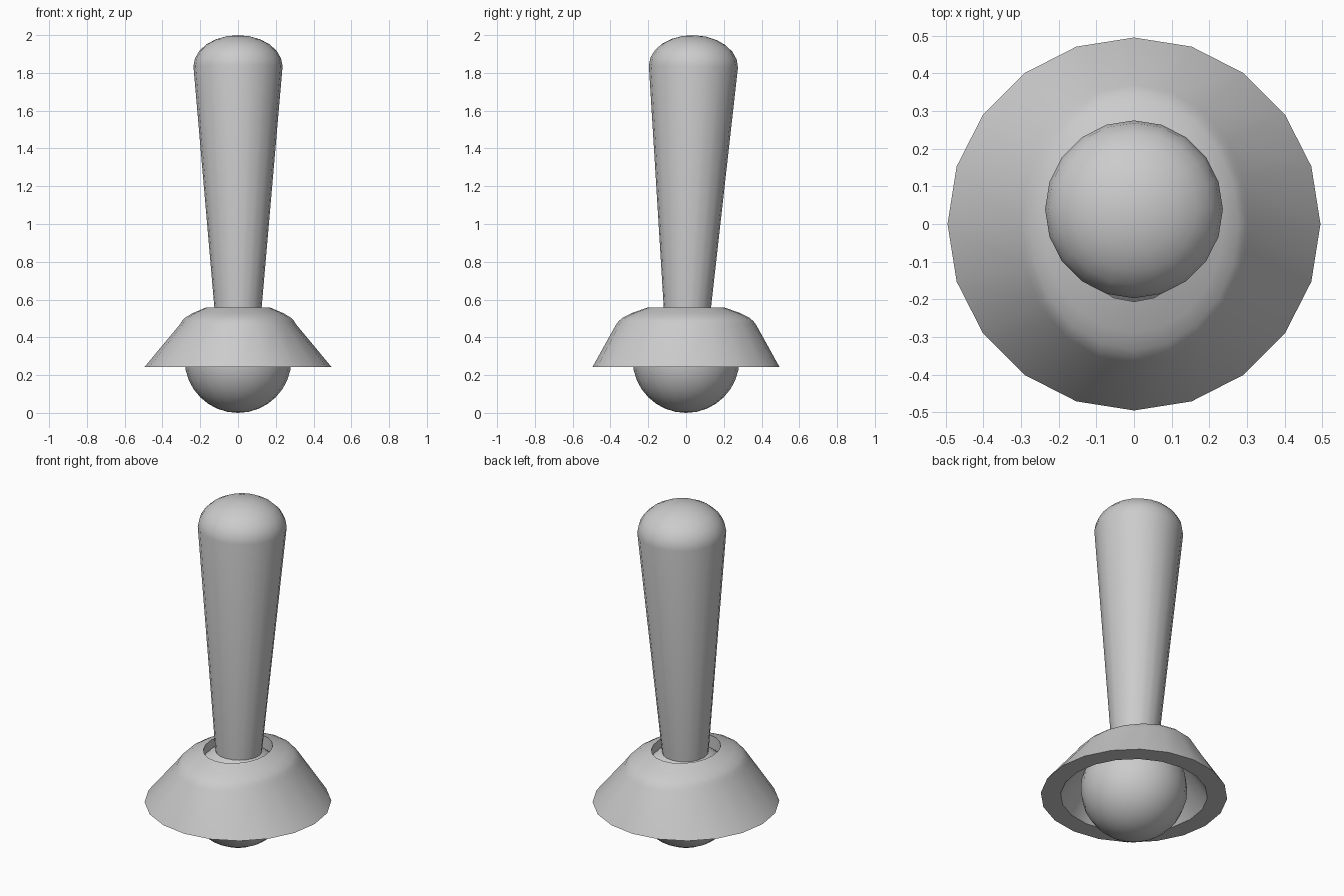
import bpy, bmesh
from math import sin, cos, pi, radians, atan
from mathutils import Matrix, Vector

if "Cube" in bpy.data.objects:
    bpy.data.objects.remove(bpy.data.objects["Cube"])

SIDES = 20
BALL_R = 0.283


def finish(bm, name):
    bmesh.ops.recalc_face_normals(bm, faces=bm.faces)
    me = bpy.data.meshes.new(name)
    bm.to_mesh(me)
    bm.free()
    ob = bpy.data.objects.new(name, me)
    bpy.context.collection.objects.link(ob)
    bpy.ops.object.select_all(action='DESELECT')
    ob.select_set(True)
    bpy.context.view_layer.objects.active = ob
    bpy.ops.object.shade_smooth_by_angle(angle=radians(35))
    return ob


def loft(bm, loops, closed=False):
    """Skin a list of (x radius, y radius, z) rings."""
    rings = [[bm.verts.new((rx * cos(2 * pi * i / SIDES), ry * sin(2 * pi * i / SIDES), z))
              for i in range(SIDES)] for rx, ry, z in loops]
    pairs = list(zip(rings, rings[1:]))
    if closed:
        pairs.append((rings[-1], rings[0]))
    for a, b in pairs:
        for i in range(SIDES):
            j = (i + 1) % SIDES
            bm.faces.new((a[i], a[j], b[j], b[i]))
    return rings


# Collar: round skirt blending into an oval opening, hollow underneath
bm = bmesh.new()
loft(bm, [
    (0.495, 0.495, 0.243),
    (0.308, 0.370, 0.468),
    (0.297, 0.356, 0.486),
    (0.278, 0.334, 0.505),
    (0.240, 0.288, 0.528),
    (0.172, 0.206, 0.557),
    (0.172, 0.206, 0.480),
    (0.245, 0.290, 0.430),
    (0.390, 0.390, 0.243),
], closed=True)
finish(bm, "collar")

# Pivot ball
bm = bmesh.new()
bmesh.ops.create_uvsphere(bm, u_segments=SIDES, v_segments=16, radius=BALL_R,
                          matrix=Matrix.Translation((0, 0, BALL_R)))
finish(bm, "pivot_ball")

# Handle: tapered shaft with a domed end, leaning slightly back about the ball centre
bm = bmesh.new()
profile = [(0.108, 0.36), (0.236, 1.835)]
for k in range(1, 6):
    a = k * pi / 12
    profile.append((0.236 * cos(a), 1.835 + 0.165 * sin(a)))
rings = loft(bm, [(r, r, z) for r, z in profile])
bm.faces.new(rings[0])
tip = bm.verts.new((0, 0, 2.0))
for i in range(SIDES):
    bm.faces.new((rings[-1][i], rings[-1][(i + 1) % SIDES], tip))
bmesh.ops.rotate(bm, verts=bm.verts, cent=Vector((0, 0, BALL_R)),
                 matrix=Matrix.Rotation(-atan(0.0252), 3, 'X'))
finish(bm, "handle")
